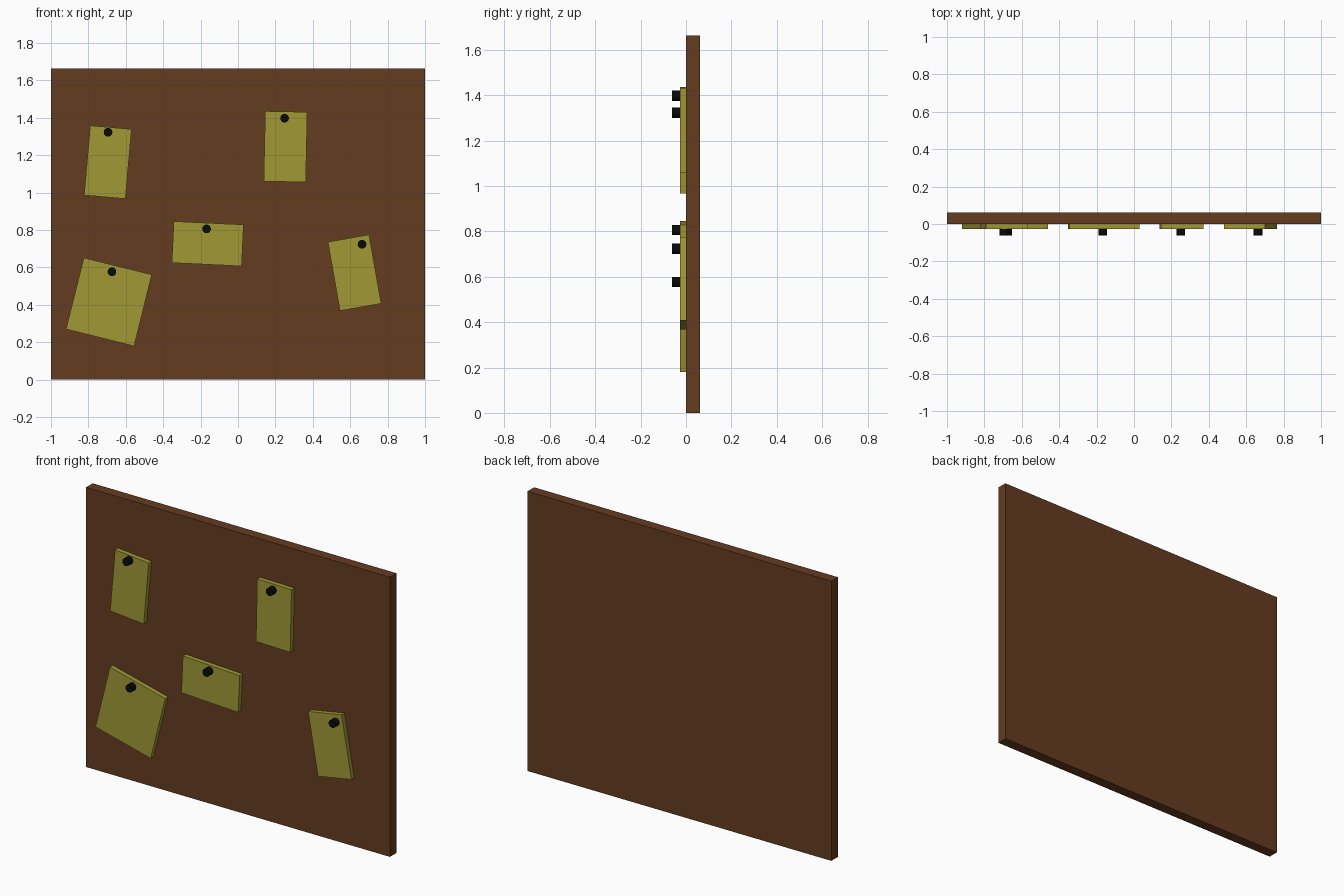
import bpy
from math import radians

if "Cube" in bpy.data.objects:
    bpy.data.objects.remove(bpy.data.objects["Cube"])


def material(name, color):
    m = bpy.data.materials.new(name)
    m.diffuse_color = (*color, 1)
    m.use_nodes = True
    m.node_tree.nodes["Principled BSDF"].inputs["Base Color"].default_value = m.diffuse_color
    return m


BROWN = material("board_brown", (0.13, 0.045, 0.015))
YELLOW = material("note_yellow", (0.35, 0.315, 0.035))
BLACK = material("pin_black", (0.003, 0.003, 0.003))

FRONT = 0.0        # y of the board's front face
NOTE_T = 0.027     # note thickness
HALF_D = 0.062     # half of the total depth


def box(name, x, z, w, h, y0, y1, tilt, mat):
    """Slab facing -y; tilt is clockwise degrees seen from the front."""
    bpy.ops.mesh.primitive_cube_add(size=1, location=(x, (y0 + y1) / 2, z))
    ob = bpy.context.object
    ob.name = name
    ob.scale = (w, y1 - y0, h)
    bpy.ops.object.transform_apply(location=False, rotation=False, scale=True)
    ob.rotation_euler.y = radians(tilt)
    ob.data.materials.append(mat)


def pin(name, x, z):
    y0, y1 = -HALF_D, FRONT - NOTE_T + 0.002
    bpy.ops.mesh.primitive_cylinder_add(vertices=32, radius=0.023, depth=y1 - y0,
                                        location=(x, (y0 + y1) / 2, z),
                                        rotation=(radians(90), 0, 0))
    ob = bpy.context.object
    ob.name = name
    ob.data.materials.append(BLACK)
    bpy.ops.object.shade_smooth_by_angle()


# Board
box("board", 0, 0.832, 2, 1.664, FRONT, HALF_D, 0, BROWN)

# Notes: centre x, z, width, height, tilt, pin x, pin z
notes = [
    (-0.696, 1.163, 0.222, 0.374, 5, -0.695, 1.323),
    (0.254, 1.246, 0.225, 0.375, 1.2, 0.249, 1.398),
    (-0.162, 0.727, 0.374, 0.222, 2.7, -0.168, 0.806),
    (-0.690, 0.416, 0.375, 0.394, 14, -0.674, 0.577),
    (0.623, 0.572, 0.224, 0.374, -10, 0.663, 0.724),
]
for i, (x, z, w, h, tilt, px, pz) in enumerate(notes, 1):
    box(f"note_{i}", x, z, w, h, FRONT - NOTE_T, FRONT + 0.004, tilt, YELLOW)
    pin(f"pin_{i}", px, pz)
